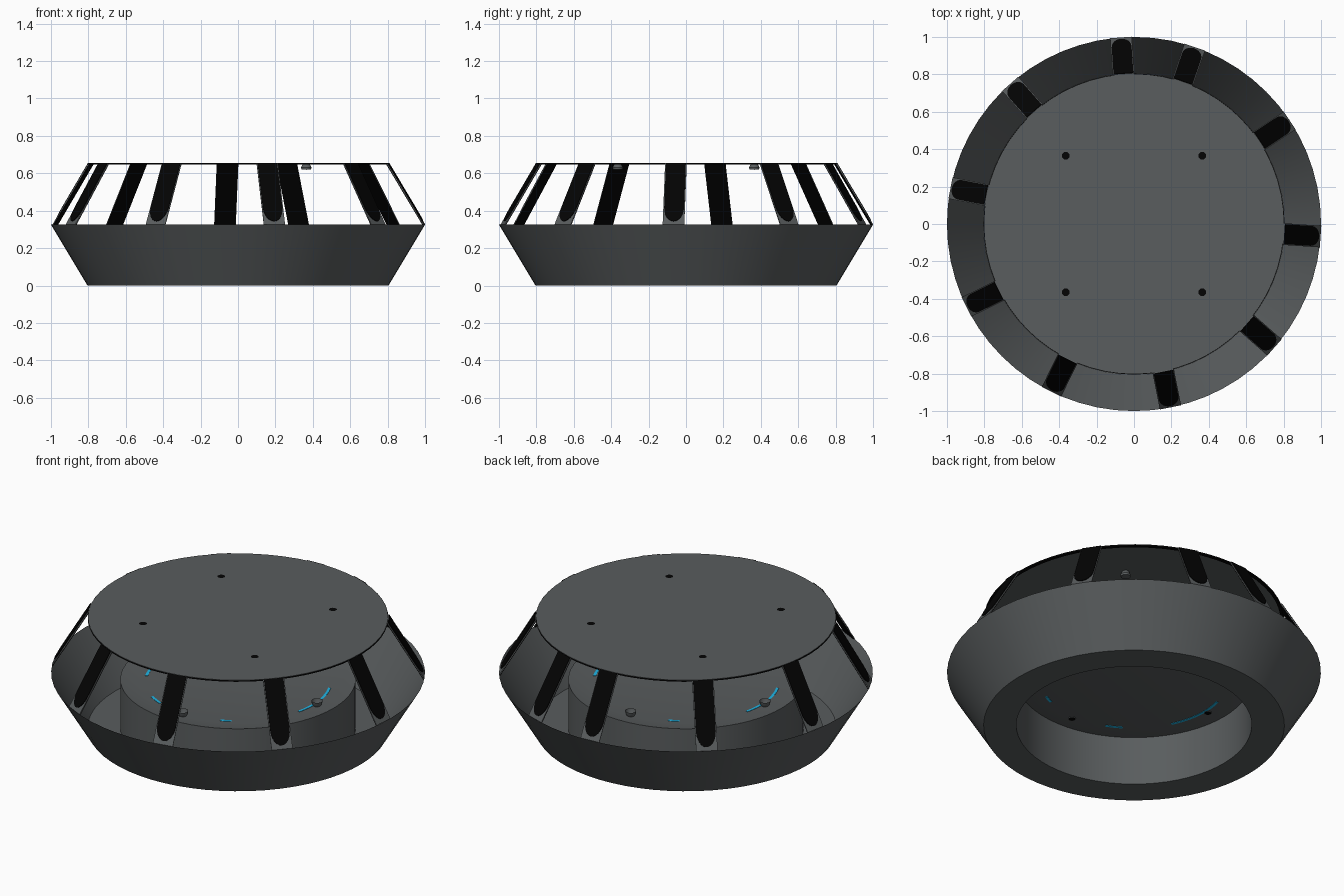
import bpy, bmesh, math
from mathutils import Vector

if "Cube" in bpy.data.objects:
    bpy.data.objects.remove(bpy.data.objects["Cube"])


def material(name, rgb):
    m = bpy.data.materials.new(name)
    m.diffuse_color = (*rgb, 1)
    m.use_nodes = True
    m.node_tree.nodes["Principled BSDF"].inputs["Base Color"].default_value = m.diffuse_color
    return m


GREY = material("dark grey", (0.1, 0.109, 0.112))
BLACK = material("black", (0.001, 0.001, 0.001))
BLUE = material("light blue", (0.015, 0.5, 0.85))
H = 0.655      # total height
MID = 0.325    # height of the widest rim
EDGE = 0.287   # height of the inner floor's edge
SHELF = 0.27   # height of the slightly dished inner floor


def finish(name, bm, mat, smooth=True):
    bmesh.ops.recalc_face_normals(bm, faces=bm.faces)
    me = bpy.data.meshes.new(name)
    bm.to_mesh(me)
    bm.free()
    ob = bpy.data.objects.new(name, me)
    bpy.context.collection.objects.link(ob)
    me.materials.append(mat)
    if smooth:
        bpy.context.view_layer.objects.active = ob
        ob.select_set(True)
        bpy.ops.object.shade_smooth_by_angle(angle=math.radians(25))
        ob.select_set(False)
    return ob


def lathe(name, profile, mat, centre=(0, 0), seg=64):
    """Revolve (radius, z) points; radius 0 makes a closed cap."""
    bm = bmesh.new()
    vs = [bm.verts.new((r + centre[0], centre[1], z)) for r, z in profile]
    es = [bm.edges.new(p) for p in zip(vs, vs[1:])]
    bmesh.ops.spin(bm, geom=vs + es, cent=(*centre, 0), axis=(0, 0, 1),
                   angle=math.tau, steps=seg, use_duplicate=False)
    bmesh.ops.remove_doubles(bm, verts=bm.verts, dist=1e-4)
    return finish(name, bm, mat)


def prism(bm, low, high):
    """Closed solid between two matching outlines."""
    a = [bm.verts.new(p) for p in low]
    b = [bm.verts.new(p) for p in high]
    bm.faces.new(a)
    bm.faces.new(b[::-1])
    for i in range(len(a)):
        j = (i + 1) % len(a)
        bm.faces.new((a[i], a[j], b[j], b[i]))


# Lower bowl: flared wall, base ring and raised inner floor in one thin shell
lathe("base_bowl", [(1, MID), (0.805, 0), (0.63, 0), (0.63, EDGE), (0.53, SHELF), (0, SHELF)], GREY)

# Flat top plate with a thin dark rim below it
lathe("top_plate", [(0, H), (0.803, H), (0.803, H - 0.004), (0, H - 0.004)], GREY)
lathe("top_rim", [(0.804, H - 0.001), (0.804, H - 0.009), (0.785, H - 0.009)], BLACK)

# Sloping ribs: a grey strip faced with black plates outside and inside
slope = Vector((0.803 - 0.998, 0, H - MID - 0.004))
out = Vector((slope.z, 0, -slope.x)).normalized()
LENGTH = slope.length


def rib_outline(ang, pts, off):
    c, s = math.cos(ang), math.sin(ang)
    res = []
    for w, d in pts:
        p = Vector((0.998, 0, MID)) + slope * (d / LENGTH) + out * off
        res.append((p.x * c - w * s, p.x * s + w * c, p.z))
    return res


def strip(half):
    return [(-half, 0), (half, 0), (half, LENGTH), (-half, LENGTH)]


R = 0.053
rounded = [(R * math.cos(a), 0.105 + 0.085 * math.sin(a))
           for a in (math.pi + math.pi * i / 12 for i in range(13))]
rounded += [(R, LENGTH), (-R, LENGTH)]

for name, pts, o1, o2, mat in (("rib_strips", strip(0.058), -0.002, 0.002, GREY),
                               ("rib_outer_plates", rounded, 0.002, 0.006, BLACK),
                               ("rib_inner_plates", strip(0.056), -0.006, -0.002, BLACK)):
    bm = bmesh.new()
    for i in range(10):
        ang = math.radians(94 + 37.45 * i)
        prism(bm, rib_outline(ang, pts, o1), rib_outline(ang, pts, o2))
    finish(name, bm, mat, smooth=False)

# Countersunk screws: four in the top plate, four on the inner floor
for i in range(4):
    a = math.radians(45 + 90 * i)
    c = (0.516 * math.cos(a), 0.516 * math.sin(a))
    lathe("top_screw", [(0.018, H - 0.002), (0.028, H - 0.024), (0.026, H - 0.034), (0, H - 0.036)],
          GREY, c, 16)
    lathe("top_screw_hole", [(0, H + 0.002), (0.021, H + 0.002)], BLACK, c, 16)
    a -= math.radians(45)
    c = (0.516 * math.cos(a), 0.516 * math.sin(a))
    lathe("floor_screw", [(0.030, SHELF + 0.028), (0.028, SHELF + 0.014), (0.018, SHELF - 0.004)], GREY, c, 16)
    lathe("floor_screw_hole", [(0, SHELF - 0.004), (0.018, SHELF - 0.004)], BLACK, c, 16)

# Blue light slivers showing on both sides of the inner floor
bm = bmesh.new()
for start, end in ((-14, 26), (57, 68), (114, 121)):
    for turn in (0, 180):
        angs = [math.radians(turn + start + (end - start) * k / 10) for k in range(11)]
        flat = [(0.503 * math.cos(a), 0.503 * math.sin(a)) for a in angs]
        flat += [(0.488 * math.cos(a), 0.488 * math.sin(a)) for a in reversed(angs)]
        prism(bm, [(x, y, SHELF - 0.002) for x, y in flat],
              [(x, y, SHELF + 0.002) for x, y in flat])
finish("light_slivers", bm, BLUE, smooth=False)
